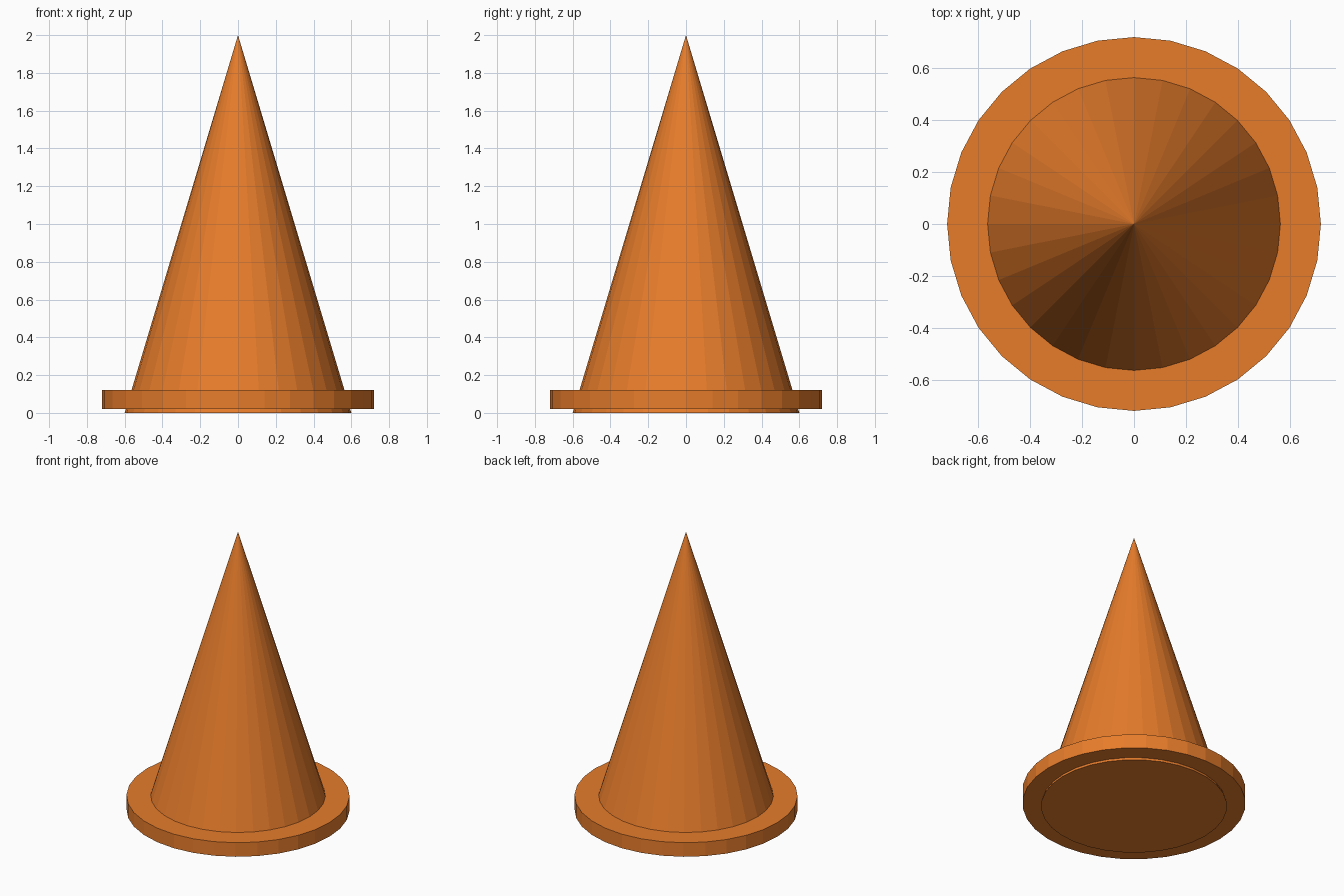
import bpy

default_cube = bpy.data.objects.get("Cube")
if default_cube:
    bpy.data.objects.remove(default_cube, do_unlink=True)

SIDES = 32

# One flat orange
orange = bpy.data.materials.new("orange")
orange.use_nodes = True
colour = (0.8, 0.203, 0.024, 1)
orange.diffuse_color = colour
orange.node_tree.nodes["Principled BSDF"].inputs["Base Color"].default_value = colour


def finish(name):
    part = bpy.context.object
    part.name = part.data.name = name
    part.data.materials.append(orange)
    bpy.ops.object.shade_flat()


# Tall cone reaching the ground
bpy.ops.mesh.primitive_cone_add(vertices=SIDES, radius1=0.6, radius2=0,
                                depth=2, location=(0, 0, 1))
finish("cone_body")

# Flat round flange raised slightly off the ground
bpy.ops.mesh.primitive_cylinder_add(vertices=SIDES, radius=0.72,
                                    depth=0.1, location=(0, 0, 0.07))
finish("base_flange")
